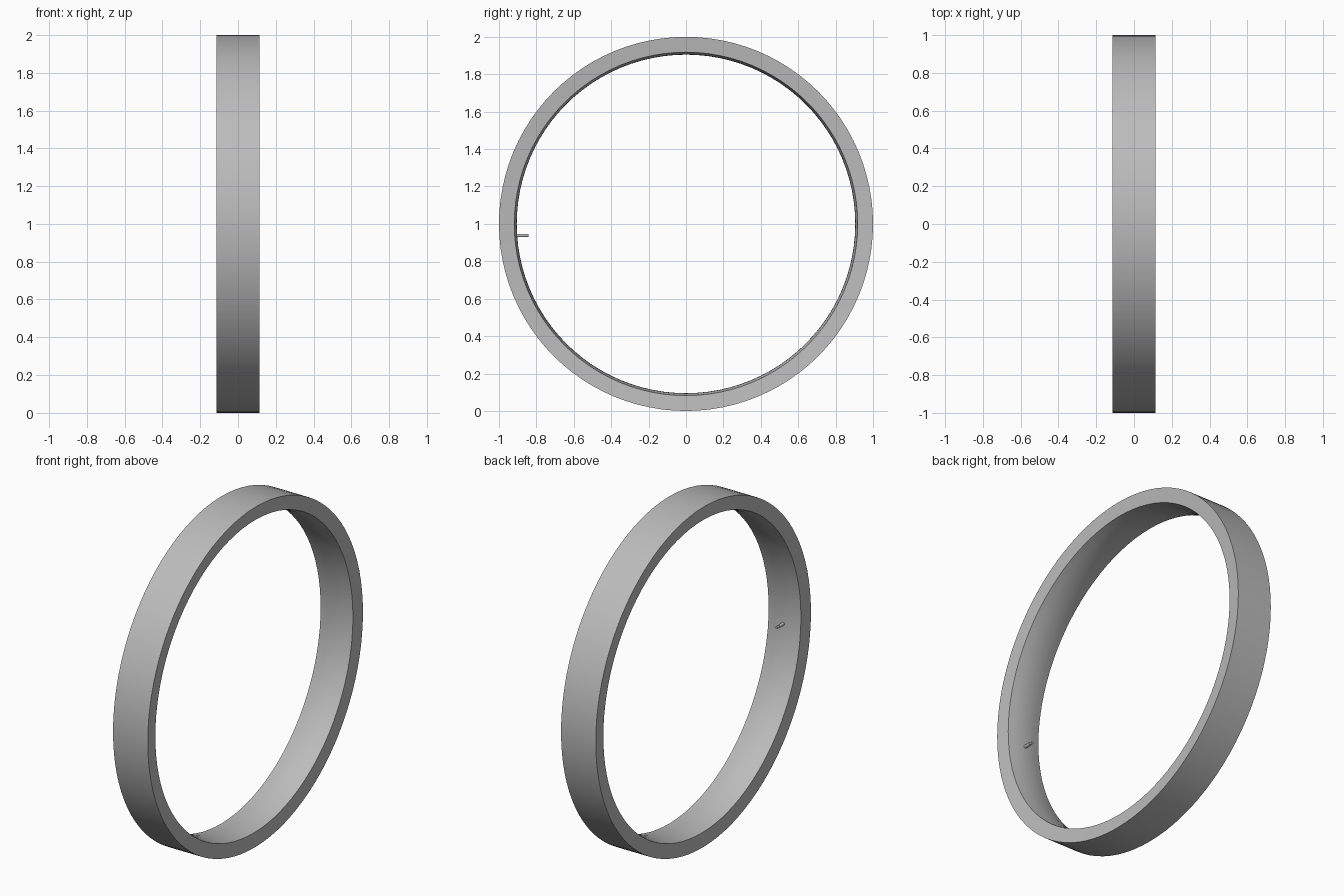
import bpy, bmesh, math
from mathutils import Matrix, Vector

if "Cube" in bpy.data.objects:
    bpy.data.objects.remove(bpy.data.objects["Cube"], do_unlink=True)

metal = bpy.data.materials.new("grey metal")
metal.use_nodes = True
grey = (0.5, 0.5, 0.5, 1)
metal.diffuse_color = grey
metal.node_tree.nodes["Principled BSDF"].inputs["Base Color"].default_value = grey

SEGMENTS = 96
HALF = 0.113      # half the rim width
CENTRE = Vector((0, 0, 1))


def add_object(name, bm):
    bmesh.ops.recalc_face_normals(bm, faces=bm.faces)
    mesh = bpy.data.meshes.new(name)
    bm.to_mesh(mesh)
    bm.free()
    mesh.materials.append(metal)
    obj = bpy.data.objects.new(name, mesh)
    bpy.context.collection.objects.link(obj)
    bpy.ops.object.select_all(action='DESELECT')
    obj.select_set(True)
    bpy.context.view_layer.objects.active = obj
    bpy.ops.object.shade_smooth_by_angle(angle=math.radians(30))
    return obj


# Rim cross-section as (x, radius): flat outer band, slightly dished sides, bulged inner band
side = [(HALF, 1.0), (0.105, 0.918), (0.07, 0.911), (0.035, 0.906)]
section = side + [(0, 0.905)] + [(-x, r) for x, r in reversed(side)]

# Rim: sweep the closed section around the axle
bm = bmesh.new()
rings = []
for s in range(SEGMENTS):
    a = math.tau * s / SEGMENTS
    rings.append([bm.verts.new(CENTRE + Vector((x, r * math.sin(a), r * math.cos(a))))
                  for x, r in section])
n = len(section)
for s in range(SEGMENTS):
    here, after = rings[s], rings[(s + 1) % SEGMENTS]
    for i in range(n):
        j = (i + 1) % n
        bm.faces.new((here[i], here[j], after[j], after[i]))
add_object("wheel_rim", bm)

# Valve stem: small rod with a slightly narrower tip, pointing to the axle
bm = bmesh.new()
for radius, start, end in ((0.009, -0.92, -0.86), (0.0075, -0.861, -0.842)):
    place = Matrix.Translation((0, (start + end) / 2, 0.938)) @ Matrix.Rotation(math.pi / 2, 4, 'X')
    bmesh.ops.create_cone(bm, cap_ends=True, segments=16, radius1=radius,
                          radius2=radius, depth=end - start, matrix=place)
add_object("valve_stem", bm)
